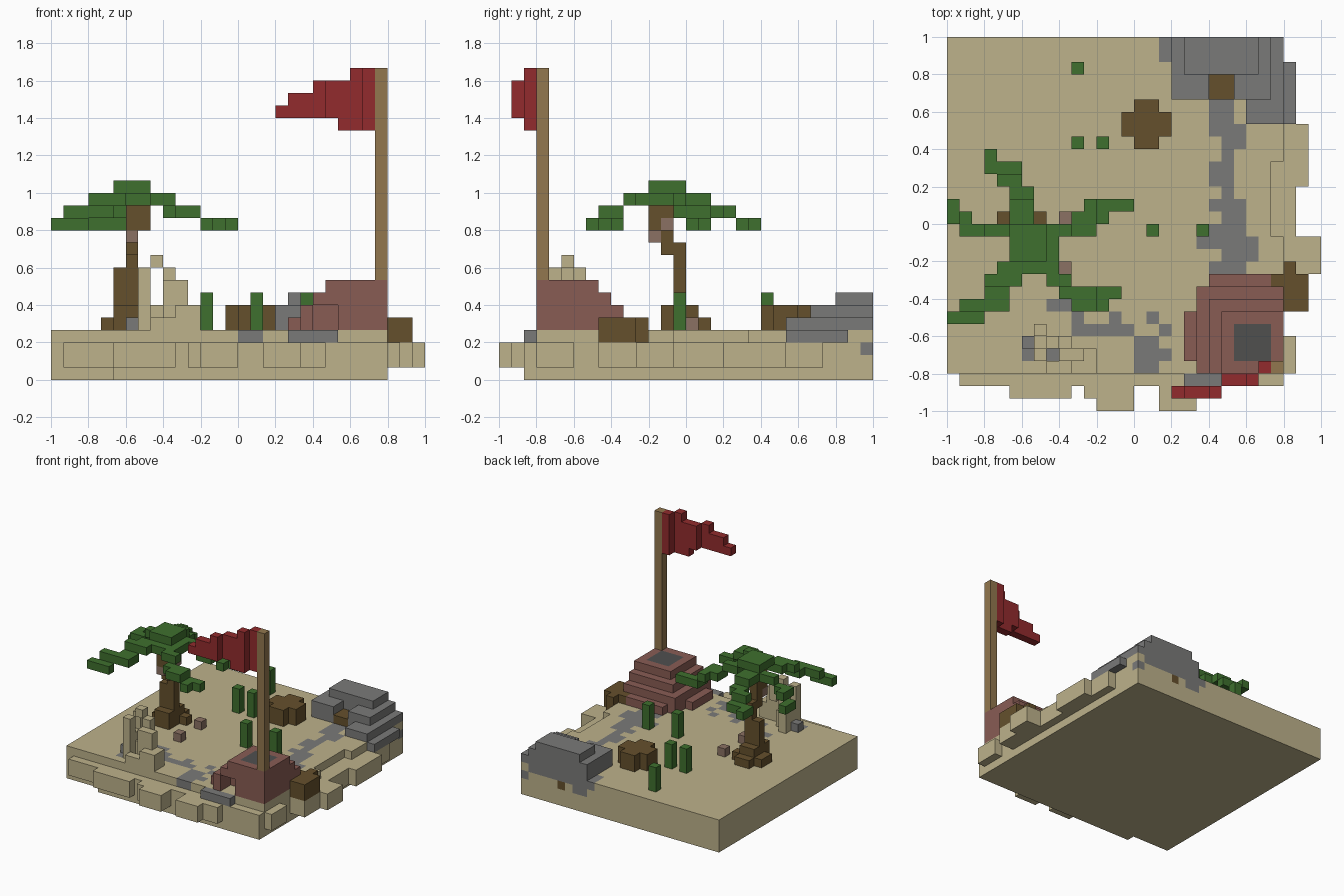
import bpy
import bmesh
from mathutils import Vector

if "Cube" in bpy.data.objects:
    bpy.data.objects.remove(bpy.data.objects["Cube"], do_unlink=True)

CELL = 1 / 15          # edge of one block
cells = {}             # block position -> part name


def make_material(name, red, green, blue):
    """Flat material from display colour values, converted to linear."""
    linear = [((c / 255 + 0.055) / 1.055) ** 2.4 for c in (red, green, blue)]
    mat = bpy.data.materials.new(name)
    mat.use_nodes = True
    mat.diffuse_color = (*linear, 1)
    shader = mat.node_tree.nodes["Principled BSDF"]
    shader.inputs["Base Color"].default_value = (*linear, 1)
    shader.inputs["Roughness"].default_value = 1
    return mat


def fill(part, x, y, z):
    """Fill a range of blocks; a part of None carves them away."""
    for i in range(*x):
        for j in range(*y):
            for k in range(*z):
                if part:
                    cells[i, j, k] = part
                else:
                    cells.pop((i, j, k), None)


def block(part, x, y, z, height=1):
    fill(part, (x, x + 1), (y, y + 1), (z, z + height))


def build(part, mat):
    """Turn the blocks of one part into a mesh of its exposed faces."""
    bm = bmesh.new()
    corners = {}

    def corner(p):
        key = tuple(p)
        if key not in corners:
            corners[key] = bm.verts.new((p[0] * CELL - 1, p[1] * CELL - 1, p[2] * CELL))
        return corners[key]

    for pos, owner in cells.items():
        if owner != part:
            continue
        for axis in range(3):
            u, v, n = Vector(), Vector(), Vector()
            n[axis] = u[(axis + 1) % 3] = v[(axis + 2) % 3] = 1
            for side in (0, 1):
                step = n if side else -n
                if tuple(int(c) for c in Vector(pos) + step) in cells:
                    continue
                base = Vector(pos) + n * side
                loop = [base, base + u, base + u + v, base + v]
                bm.faces.new([corner(p) for p in (loop if side else loop[::-1])])
    mesh = bpy.data.meshes.new(part)
    bm.to_mesh(mesh)
    bm.free()
    mesh.materials.append(mat)
    bpy.context.collection.objects.link(bpy.data.objects.new(part, mesh))


# Sand slab, with ragged bulges in the middle layers on two sides
ground = "sand_ground"
rim = (1, 3)
fill(ground, x=(0, 27), y=(3, 30), z=(0, 4))
fill(None, x=(26, 27), y=(14, 20), z=(3, 4))
fill(ground, x=(5, 27), y=(2, 3), z=(0, 1))
fill(ground, x=(1, 27), y=(2, 3), z=rim)
for start, end in ((5, 10), (11, 15), (17, 22)):
    fill(ground, x=(start, end), y=(1, 2), z=rim)
for start, end in ((12, 15), (17, 20)):
    fill(ground, x=(start, end), y=(0, 1), z=rim)
for start, end, edge in ((3, 6, 28), (8, 11, 29), (11, 14, 30),
                         (14, 18, 28), (18, 23, 29), (23, 26, 28)):
    fill(ground, x=(27, edge), y=(start, end), z=rim)

# Stone path set flush in the sand: row, first column, end column
path = "stone_path"
for row, start, end in ((24, 21, 23), (23, 21, 23), (22, 21, 24), (21, 22, 24),
                        (20, 22, 23), (19, 21, 23), (18, 21, 23), (17, 22, 23),
                        (16, 21, 24), (15, 22, 24), (14, 21, 24), (13, 20, 25),
                        (12, 22, 25), (11, 21, 24), (8, 8, 10), (7, 10, 11),
                        (7, 13, 14), (7, 16, 17), (6, 10, 15), (6, 17, 18),
                        (5, 15, 17), (4, 15, 18), (3, 15, 17), (2, 19, 23)):
    fill(path, x=(start, end), y=(row, row + 1), z=(3, 4))
fill(path, x=(6, 9), y=(4, 5), z=(3, 4))
block(path, x=6, y=5, z=4)

# Boulder pile at the back corner, with a niche holding a crate
rocks = "boulder_pile"
fill(rocks, x=(17, 26), y=(28, 30), z=(3, 4))
fill(rocks, x=(18, 28), y=(25, 28), z=(3, 4))
fill(rocks, x=(24, 28), y=(23, 26), z=(3, 4))
fill(rocks, x=(18, 27), y=(25, 30), z=(4, 5))
fill(rocks, x=(24, 27), y=(23, 25), z=(4, 5))
fill(rocks, x=(18, 26), y=(25, 30), z=(5, 6))
fill(rocks, x=(19, 25), y=(27, 30), z=(6, 7))
fill(None, x=(21, 23), y=(25, 27), z=(4, 7))
fill("niche_crate", x=(21, 23), y=(25, 27), z=(4, 5))
for column in (18, 19, 26):
    block(rocks, x=column, y=29, z=2)
block("niche_crate", x=21, y=29, z=2)

# Stepped tower with a doorway and a dark hatch on top
tower = "stepped_tower"
for level in range(4):
    fill(tower, x=(19 + level, 27), y=(3, 11 - level), z=(4 + level, 5 + level))
fill(None, x=(19, 20), y=(8, 11), z=(4, 5))
fill(None, x=(19, 20), y=(3, 4), z=(4, 5))
block(None, x=20, y=10, z=4)
block(None, x=26, y=10, z=4)
fill(None, x=(21, 23), y=(3, 5), z=(4, 6))
fill("tower_hatch", x=(23, 26), y=(4, 7), z=(7, 8))

# Flagpole and waving flag: each column gets a bottom and a top
block("flagpole", x=26, y=3, z=8, height=17)
for column, bottom, top in ((18, 21, 22), (19, 21, 23), (20, 21, 23), (21, 21, 24),
                            (22, 21, 24), (23, 20, 24), (24, 20, 25), (25, 20, 25)):
    depth = 1 if column < 22 else 2 if column < 25 else 3
    block("flag", x=column, y=depth, z=bottom, height=top - bottom)

# Driftwood beside the tower, and a round stump
wood = "driftwood"
fill(wood, x=(26, 29), y=(9, 11), z=(3, 5))
fill(wood, x=(27, 29), y=(8, 9), z=(3, 5))
fill(wood, x=(27, 28), y=(11, 12), z=(3, 5))
fill("stump", x=(15, 17), y=(21, 25), z=(4, 6))
fill("stump", x=(14, 18), y=(22, 24), z=(4, 6))

# Ruined sand castle with broken arches
castle = "sand_castle"
fill(castle, x=(7, 8), y=(4, 7), z=(4, 7))
block(castle, x=7, y=6, z=7, height=2)
block(castle, x=7, y=4, z=7, height=2)
block(castle, x=8, y=5, z=9)
fill(castle, x=(8, 9), y=(5, 6), z=(4, 6))
block(castle, x=9, y=5, z=7, height=2)
block(castle, x=9, y=4, z=4, height=4)
block(castle, x=10, y=3, z=4, height=2)
block(castle, x=10, y=4, z=6, height=2)
fill(castle, x=(10, 12), y=(4, 5), z=(4, 6))
block(castle, x=11, y=3, z=4, height=2)
fill(castle, x=(8, 10), y=(3, 4), z=(4, 5))

# Palm trunk, leaning as it rises
trunk = "palm_trunk"
fill(trunk, x=(4, 7), y=(14, 16), z=(4, 5))
fill(trunk, x=(5, 8), y=(15, 16), z=(4, 5))
fill(trunk, x=(5, 7), y=(13, 17), z=(4, 5))
fill(trunk, x=(5, 7), y=(13, 16), z=(4, 6))
block(trunk, x=5, y=14, z=6, height=3)
block(trunk, x=6, y=14, z=6, height=5)
block(trunk, x=6, y=13, z=10, height=3)
fill(trunk, x=(6, 8), y=(12, 14), z=(12, 14))

# Palm fronds: row, first column, end column; they droop away from the crown
for row, start, end in ((20, 3, 4), (19, 3, 6), (18, 4, 6), (17, 5, 7), (16, 5, 7),
                        (15, 5, 7), (16, 0, 1), (15, 0, 2), (14, 1, 12), (15, 10, 13),
                        (16, 11, 15), (13, 5, 9), (12, 5, 8), (11, 4, 7), (10, 3, 6),
                        (9, 3, 5), (8, 1, 5), (7, 0, 3), (12, 7, 9), (11, 7, 9),
                        (10, 8, 10), (9, 9, 14), (8, 10, 13)):
    for column in range(start, end):
        reach = max(abs(column - 6), abs(row - 13))
        drop = 0 if reach < 2 else 1 if reach < 4 else 2 if reach < 6 else 3
        block("palm_fronds", x=column, y=row, z=15 - drop)

# Coconuts in the crown and on the ground
for spot in ((6, 12, 11), (7, 13, 12), (5, 14, 14), (9, 15, 4), (9, 11, 4)):
    block("coconuts", *spot)

# Cactus posts
for column, row in ((10, 27), (10, 21), (12, 21), (16, 14), (20, 14)):
    block("cacti", x=column, y=row, z=4, height=3)

# Colours, each shared by its parts
palette = (
    ("sand", (189, 178, 139), (ground, castle)),
    ("grey stone", (122, 122, 121), (path, rocks)),
    ("dark grey", (80, 80, 79), ("tower_hatch",)),
    ("brick red", (137, 92, 84), (tower,)),
    ("dark wood", (101, 80, 44), (trunk, wood, "stump", "niche_crate")),
    ("light wood", (146, 119, 78), ("flagpole",)),
    ("flag red", (146, 43, 45), ("flag",)),
    ("leaf green", (62, 112, 46), ("palm_fronds", "cacti")),
    ("coconut", (139, 113, 99), ("coconuts",)),
)
for name, colour, parts in palette:
    shared = make_material(name, *colour)
    for part in parts:
        build(part, shared)
